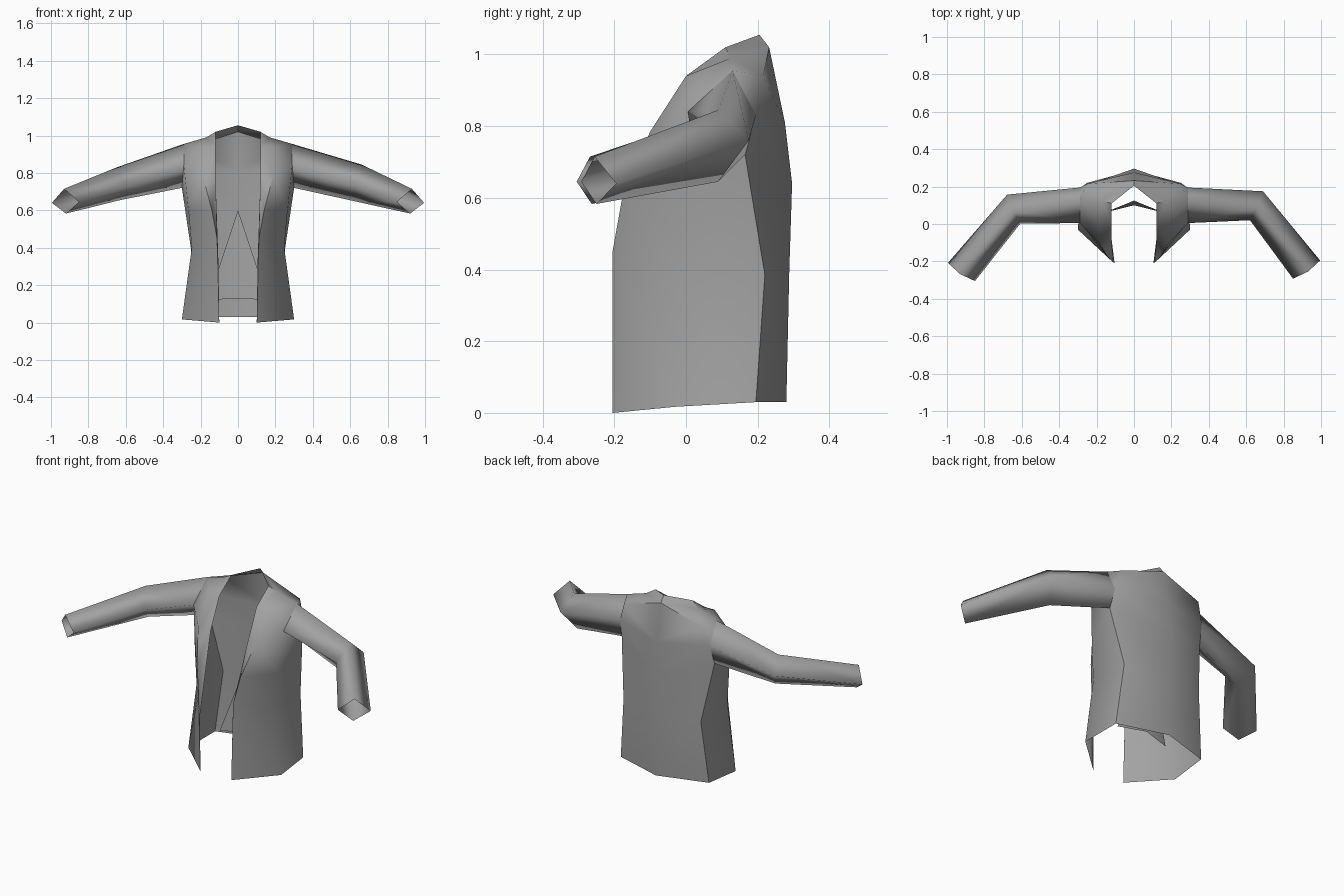
import bpy, bmesh, math

if "Cube" in bpy.data.objects:
    bpy.data.objects.remove(bpy.data.objects["Cube"])

grey = bpy.data.materials.new("grey cloth")
grey.diffuse_color = (0.36, 0.36, 0.36, 1)
grey.use_nodes = True
grey.node_tree.nodes["Principled BSDF"].inputs["Base Color"].default_value = grey.diffuse_color

# Key points of the right half (mirrored to the left)
P = {
    # centre back seam, hem to collar
    "b0": (0, .28, .03), "b1": (0, .288, .39), "b2": (0, .296, .64),
    "b3": (0, .276, .81), "b4": (0, .232, 1.02), "collar": (0, .205, 1.055),
    # back corner, hem to underarm to shoulder
    "k0": (.285, .195, .03), "k1": (.25, .22, .385), "under": (.30, .165, .72),
    "arm_back": (.29, .195, .83), "yoke": (.25, .215, .94),
    # side seam and armhole
    "m0": (.30, -.03, .017), "m1": (.247, -.03, .40), "m2": (.265, -.02, .60),
    "arm_front": (.29, .005, .84), "shoulder": (.29, .13, .955),
    # front opening, lapel and neck
    "f0": (.10, -.205, 0), "f1": (.112, -.205, .45), "fm": (.14, -.178, .60),
    "f2": (.188, -.10, .785), "f3": (.185, 0, .94),
    "neck": (.12, .11, 1.02), "base": (.17, .125, .99),
    "e1": (.105, -.2, .33), "e2": (.12, -.08, .77), "e3": (.12, 0, .94),
    # pointed inner panel
    "l0": (0, .125, .60), "l1": (0, .10, .13), "l2": (.16, .06, .12),
    # elbow
    "el_top": (.66, .09, .845), "el_back": (.69, .175, .76),
    "el_low": (.64, .09, .645), "el_front": (.62, .02, .74),
    # cuff
    "cu_top": (.93, -.255, .715), "cu_back": (.995, -.195, .64),
    "cu_low": (.92, -.25, .583), "cu_front": (.85, -.292, .645),
}


def build(name, faces, angle):
    """Make one mirrored cloth part from faces given as point names."""
    bm = bmesh.new()
    verts = {}
    for face in faces:
        names = face.split() if isinstance(face, str) else face
        for n in names:
            if n not in verts:
                verts[n] = bm.verts.new(P[n])
        bm.faces.new([verts[n] for n in names])
    bmesh.ops.recalc_face_normals(bm, faces=bm.faces)
    mesh = bpy.data.meshes.new(name)
    bm.to_mesh(mesh)
    bm.free()
    mesh.materials.append(grey)
    ob = bpy.data.objects.new(name, mesh)
    bpy.context.collection.objects.link(ob)
    mirror = ob.modifiers.new("mirror", 'MIRROR')
    mirror.use_clip = True
    bpy.ops.object.select_all(action='DESELECT')
    ob.select_set(True)
    bpy.context.view_layer.objects.active = ob
    bpy.ops.object.modifier_apply(modifier="mirror")
    bpy.ops.object.shade_smooth_by_angle(angle=math.radians(angle))
    return ob


# Jacket body: back, sides, fronts, shoulders and lapels
build("jacket_body", [
    "b0 k0 k1 b1", "b1 k1 under b2", "b2 under arm_back b3",
    "b3 arm_back yoke b4", "b4 base neck collar", "b4 yoke base",
    "yoke shoulder base", "yoke arm_back shoulder",
    "k0 m0 m1 k1", "k1 m1 m2 under", "under m2 arm_front",
    "m0 f0 f1 m1", "m1 f1 fm m2", "m2 fm f2 arm_front",
    "arm_front f2 f3", "arm_front f3 shoulder", "shoulder f3 base",
    "base f3 e3 neck",
    "f1 e1 e2 fm", "fm e2 f2", "f2 e2 e3 f3", "f0 e1 f1",
], 58)

# Pointed panel standing inside the back
build("inner_panel", ["l0 l1 l2"], 50)

# Sleeves: four-sided open tubes from armhole to elbow to cuff
rings = [["shoulder", "arm_back", "under", "arm_front"],
         ["el_top", "el_back", "el_low", "el_front"],
         ["cu_top", "cu_back", "cu_low", "cu_front"]]
sleeves = build("sleeves", [[a[i], a[(i + 1) % 4], b[(i + 1) % 4], b[i]]
                            for a, b in zip(rings, rings[1:])
                            for i in range(4)], 110)

# The left arm hangs slightly lower and further forward
for v in sleeves.data.vertices:
    if v.co.x < -.8:
        v.co.y -= .013
    elif v.co.x < -.5:
        v.co.x += .012
        v.co.y -= .018
        v.co.z -= .015 if v.co.z > .7 else -.01
